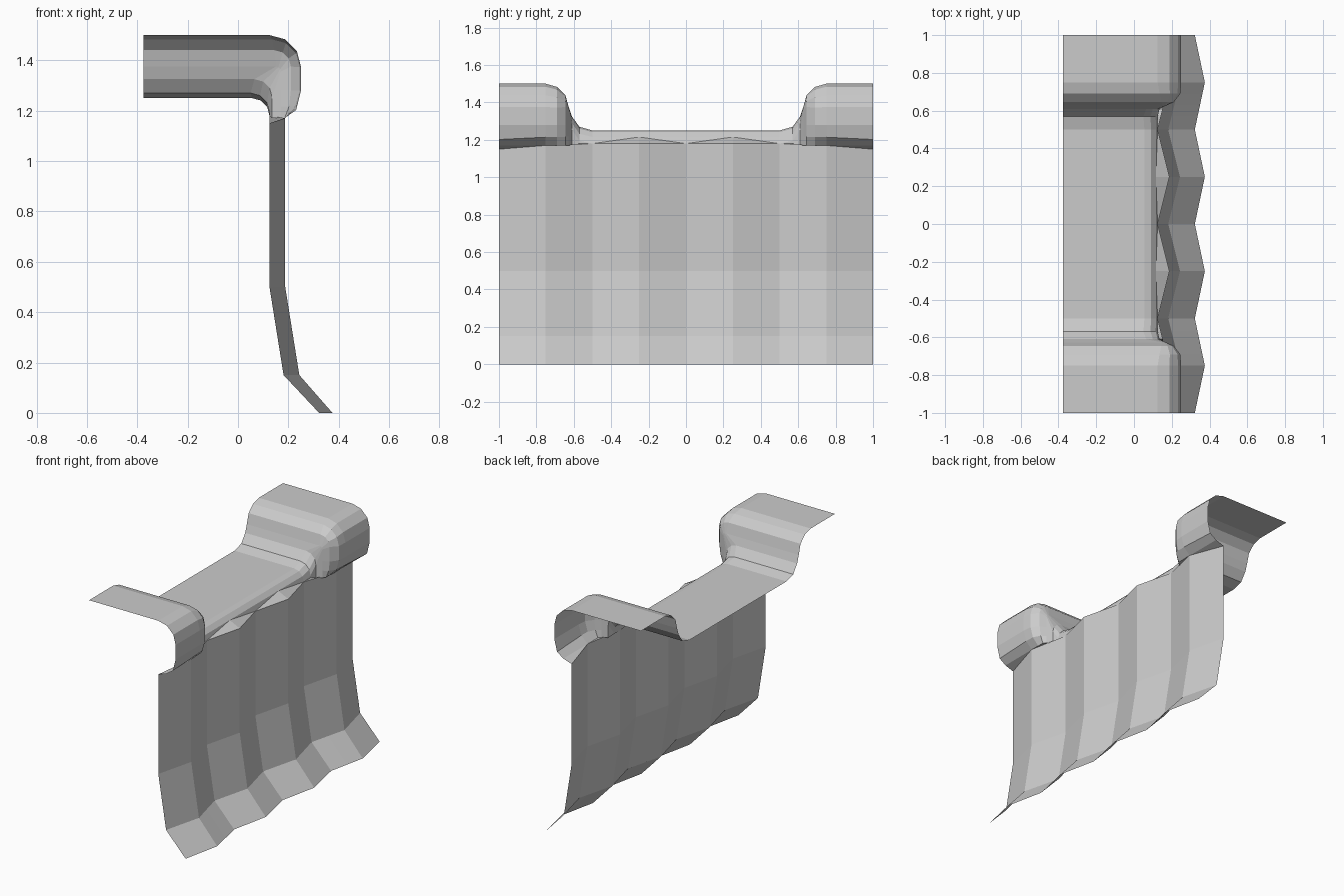
import bpy, bmesh
from math import sin, cos, radians

cube = bpy.data.objects.get("Cube")
if cube:
    bpy.data.objects.remove(cube, do_unlink=True)

fabric = bpy.data.materials.new("light_grey_fabric")
fabric.use_nodes = True
grey = (0.6, 0.6, 0.6, 1)
fabric.diffuse_color = grey
fabric.node_tree.nodes["Principled BSDF"].inputs["Base Color"].default_value = grey

BACK = -0.375

# Cross-section columns from arm end to middle:
# y, top z, front x, bend radius, z where the front starts to tuck under
COLUMNS = [
    (1.0, 1.5, 0.25, 0.125, 1.28),
    (0.75, 1.5, 0.25, 0.125, 1.28),
    (0.69, 1.483, 0.245, 0.11, 1.28),
    (0.645, 1.44, 0.21, 0.065, 1.28),
    (0.627, 1.375, 0.17, 0.02, 1.28),
    (0.61, 1.325, 0.135, 0.07, 1.23),
    (0.57, 1.27, 0.125, 0.075, 1.19),
    (0.5, 1.25, 0.125, 0.07, 1.18),
    (0.25, 1.25, 0.125, 0.07, 1.18),
    (0.0, 1.25, 0.125, 0.07, 1.18),
]


def pleat(y):
    """Triangle wave: 0 in the valleys, 1 on the ridges."""
    return 1 - abs((abs(y) % 0.5) / 0.25 - 1)


def skirt_top(y):
    """Point where the cover meets the top of the skirt."""
    if y > 0.75:
        z = 1.17 - 0.08 * (y - 0.75)
    else:
        z = 1.18 - 0.04 * max(0, y - 0.5)
    return (0.125 + 0.0625 * pleat(y), y, z)


def cover_column(y, top, front, radius, tuck):
    pts = [(BACK, y, top)]
    for angle in (0, 30, 60, 90):
        a = radians(angle)
        pts.append((front - radius * (1 - sin(a)), y, top - radius * (1 - cos(a))))
    end = skirt_top(y)
    if y == 0.25:
        # seat edge lifts over each outward pleat
        pts[4] = pts[3]
        pts += [pts[3], pts[3]]
    elif y > 0.6:
        # rounded tuck below the arm
        under = min(front, 0.185)
        pts.append((front, y, tuck))
        pts.append((front + (under - front) * 0.3, y, tuck + (end[2] - tuck) * 0.6))
        end_edge = (under, y, 1.17)
        pts.append(end_edge)
        return pts + [end]
    else:
        pts += [(front, y, tuck), (front, y, 1.18)]
    return pts + [pts[-1], end]


def skirt_column(y):
    ridge = 0.0625 * pleat(y)
    top = skirt_top(y)
    return [top, (0.125 + ridge, y, 0.5), (0.181 + ridge, y, 0.15),
            (0.322 + 0.053 * pleat(y), y, 0)]


def loft(name, columns):
    """Skin the columns into a sheet and mirror it across y = 0."""
    bm = bmesh.new()
    grid = [[bm.verts.new(p) for p in col] for col in columns]
    for a, b in zip(grid, grid[1:]):
        for i in range(len(a) - 1):
            bm.faces.new((a[i], a[i + 1], b[i + 1], b[i]))
    bmesh.ops.remove_doubles(bm, verts=bm.verts, dist=0.0005)
    bm.normal_update()
    # face the sheet upwards and outwards
    if sum((f.normal.x + f.normal.z) * f.calc_area() for f in bm.faces) < 0:
        bmesh.ops.reverse_faces(bm, faces=bm.faces)
    mesh = bpy.data.meshes.new(name)
    bm.to_mesh(mesh)
    bm.free()
    mesh.materials.append(fabric)
    obj = bpy.data.objects.new(name, mesh)
    bpy.context.collection.objects.link(obj)
    mirror = obj.modifiers.new("mirror", 'MIRROR')
    mirror.use_axis = (False, True, False)
    mirror.use_clip = True
    return obj


# Seat and arm cover
loft("seat_and_arm_cover", [cover_column(*c) for c in COLUMNS])

# Pleated skirt hanging below the cover
loft("pleated_skirt", [skirt_column(c[0]) for c in COLUMNS])
